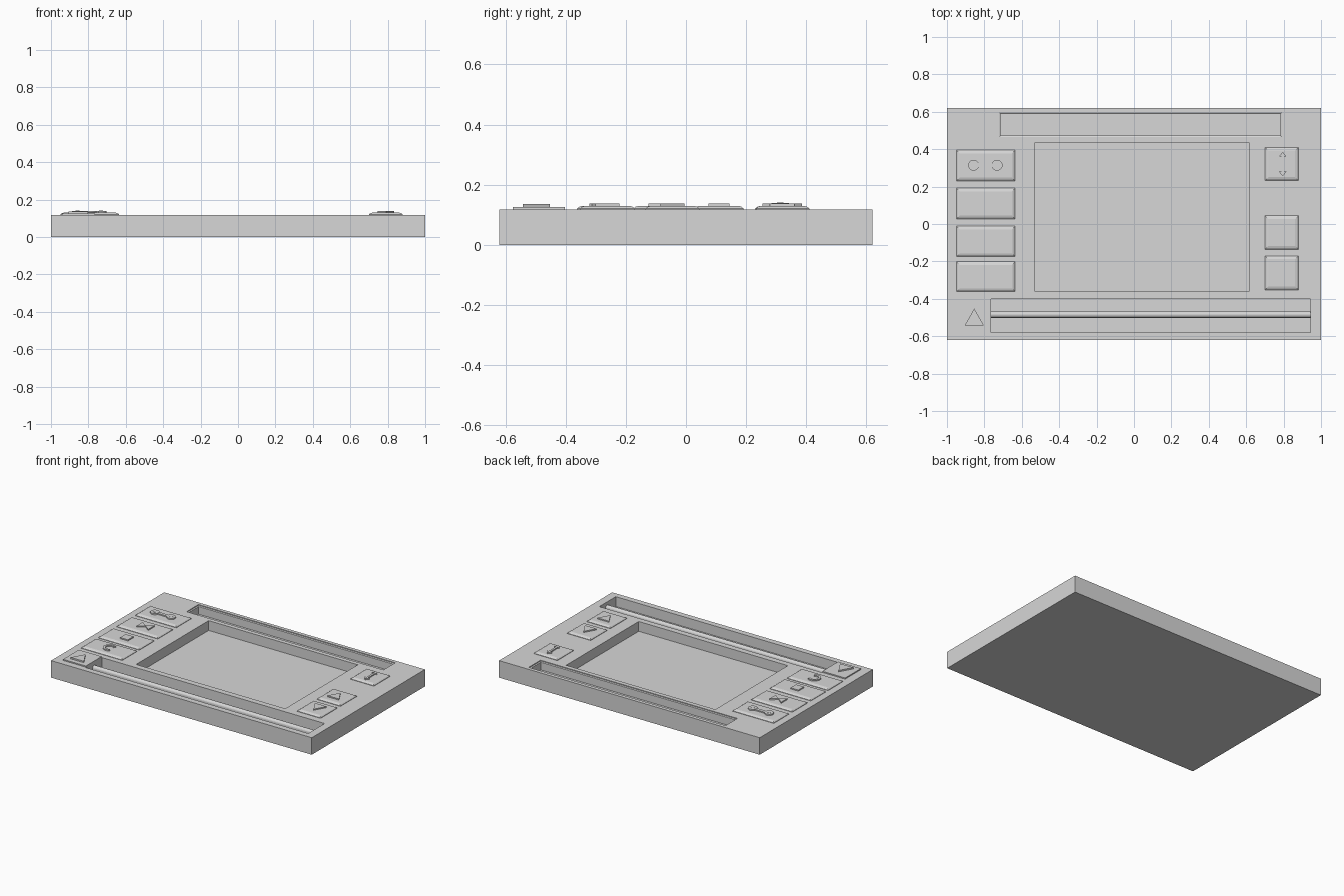
import bpy, bmesh, math

if "Cube" in bpy.data.objects:
    bpy.data.objects.remove(bpy.data.objects["Cube"])

grey = bpy.data.materials.new("light_grey")
grey.diffuse_color = (0.68, 0.68, 0.68, 1)
grey.use_nodes = True
grey.node_tree.nodes["Principled BSDF"].inputs["Base Color"].default_value = grey.diffuse_color
TOP = 0.118      # panel surface
FACE = 0.13      # button face


def loft(name, rings):
    """Closed solid through stacked outlines: [(points, z), ...] from low to high."""
    bm = bmesh.new()
    loops = [[bm.verts.new((x, y, z)) for x, y in pts] for pts, z in rings]
    n = len(loops[0])
    for a, b in zip(loops, loops[1:]):
        for i in range(n):
            j = (i + 1) % n
            bm.faces.new((a[i], a[j], b[j], b[i]))
    bm.faces.new(loops[0][::-1])
    bm.faces.new(loops[-1])
    bmesh.ops.recalc_face_normals(bm, faces=bm.faces)
    me = bpy.data.meshes.new(name)
    bm.to_mesh(me)
    bm.free()
    me.materials.append(grey)
    ob = bpy.data.objects.new(name, me)
    bpy.context.collection.objects.link(ob)
    return ob


def rect(x0, x1, y0, y1, d=0.0):
    return [(x0 + d, y0 + d), (x1 - d, y0 + d), (x1 - d, y1 - d), (x0 + d, y1 - d)]


def disc(cx, cy, r, n=20):
    return [(cx + r * math.cos(math.tau * i / n), cy + r * math.sin(math.tau * i / n)) for i in range(n)]


def prism(name, pts, z0, z1):
    return loft(name, [(pts, z0), (pts, z1)])


def icon(name, pts, top=0.138):
    return prism(name, pts, FACE - 0.003, top)


def button(name, x0, x1, y0, y1):
    return loft(name, [(rect(x0, x1, y0, y1), TOP - 0.004),
                       (rect(x0, x1, y0, y1), TOP + 0.003),
                       (rect(x0, x1, y0, y1, 0.008), TOP + 0.009),
                       (rect(x0, x1, y0, y1, 0.018), FACE)])


# Panel body with screen recess, upper slot and lower slot
body = prism("panel_body", rect(-1, 1, -0.62, 0.62), 0, TOP)
up = (-0.72, 0.79, 0.465, 0.595)
cutters = [
    prism("screen_cutter", rect(-0.53, 0.615, -0.36, 0.435), 0.05, 0.2),
    loft("upper_slot_cutter", [(rect(*up, 0.007), 0.055), (rect(*up, 0.007), 0.108),
                               (rect(*up), 0.112), (rect(*up), 0.2)]),
    prism("lower_slot_cutter", rect(-0.765, 0.945, -0.58, -0.40), 0.05, 0.2),
]
bpy.context.view_layer.objects.active = body
for c in cutters:
    m = body.modifiers.new("cut", 'BOOLEAN')
    m.operation, m.solver, m.object = 'DIFFERENCE', 'EXACT', c
    bpy.ops.object.modifier_apply(modifier=m.name)
    bpy.data.objects.remove(c, do_unlink=True)

# Rounded rail running along the lower slot
prof = [(-0.502, 0.045), (-0.468, 0.045)]
prof += [(-0.485 + 0.017 * math.cos(math.pi * i / 10), 0.08 + 0.017 * math.sin(math.pi * i / 10)) for i in range(11)]
rail = prism("slot_rail", prof, -0.765, 0.945)
for v in rail.data.vertices:          # turn the profile to run along x
    y, z, x = v.co
    v.co = (x, y, z)

# Left column of wide buttons
for i, (y0, y1) in enumerate([(0.23, 0.395), (0.027, 0.192), (-0.175, -0.012), (-0.362, -0.20)]):
    button(f"left_button_{i + 1}", -0.95, -0.635, y0, y1)

# Handset symbol
icon("handset_bar", rect(-0.855, -0.735, 0.305, 0.327))
for side in (-1, 1):
    cx = -0.795 + side * 0.063
    icon("handset_end", disc(cx, 0.314, 0.029), 0.139)
    icon("handset_dot", disc(cx, 0.314, 0.011), 0.141)

# Bow-shaped symbol
for s in (-1, 1):
    tri = [(-0.787, 0.11), (-0.787 + s * 0.045, 0.11 - s * 0.035), (-0.787 + s * 0.045, 0.11 + s * 0.035)]
    icon("bow_half", tri)

# Square symbol
icon("square_symbol", rect(-0.817, -0.757, -0.125, -0.065))

# Open arc symbol
arc = [math.radians(50 + 260 * i / 16) for i in range(17)]
ring = [(-0.79 + 0.042 * math.cos(a), -0.28 + 0.042 * math.sin(a)) for a in arc]
ring += [(-0.79 + 0.027 * math.cos(a), -0.28 + 0.027 * math.sin(a)) for a in reversed(arc)]
icon("arc_symbol", ring)

# Warning plate with triangle beside the lower slot
prism("corner_plate", rect(-0.94, -0.765, -0.575, -0.402), TOP - 0.004, 0.126)
prism("corner_triangle", [(-0.905, -0.542), (-0.803, -0.542), (-0.854, -0.452)], 0.12, 0.136)

# Right column of square buttons
for i, (y0, y1) in enumerate([(0.232, 0.41), (-0.135, 0.045), (-0.352, -0.17)]):
    button(f"right_button_{i + 1}", 0.70, 0.88, y0, y1)

# Two-ended arrow symbol, then up and down triangles
icon("arrow_shaft", rect(0.788, 0.802, 0.27, 0.372))
for s in (-1, 1):
    tip = 0.32 + s * 0.065
    icon("arrow_tip", [(0.795, tip), (0.795 - s * 0.02, tip - s * 0.025), (0.795 + s * 0.02, tip - s * 0.025)], 0.1385)
for name, cy, s in (("up_triangle", -0.045, 1), ("down_triangle", -0.261, -1)):
    icon(name, [(0.79 - s * 0.045, cy - s * 0.04), (0.79 + s * 0.045, cy - s * 0.04), (0.79, cy + s * 0.04)])
